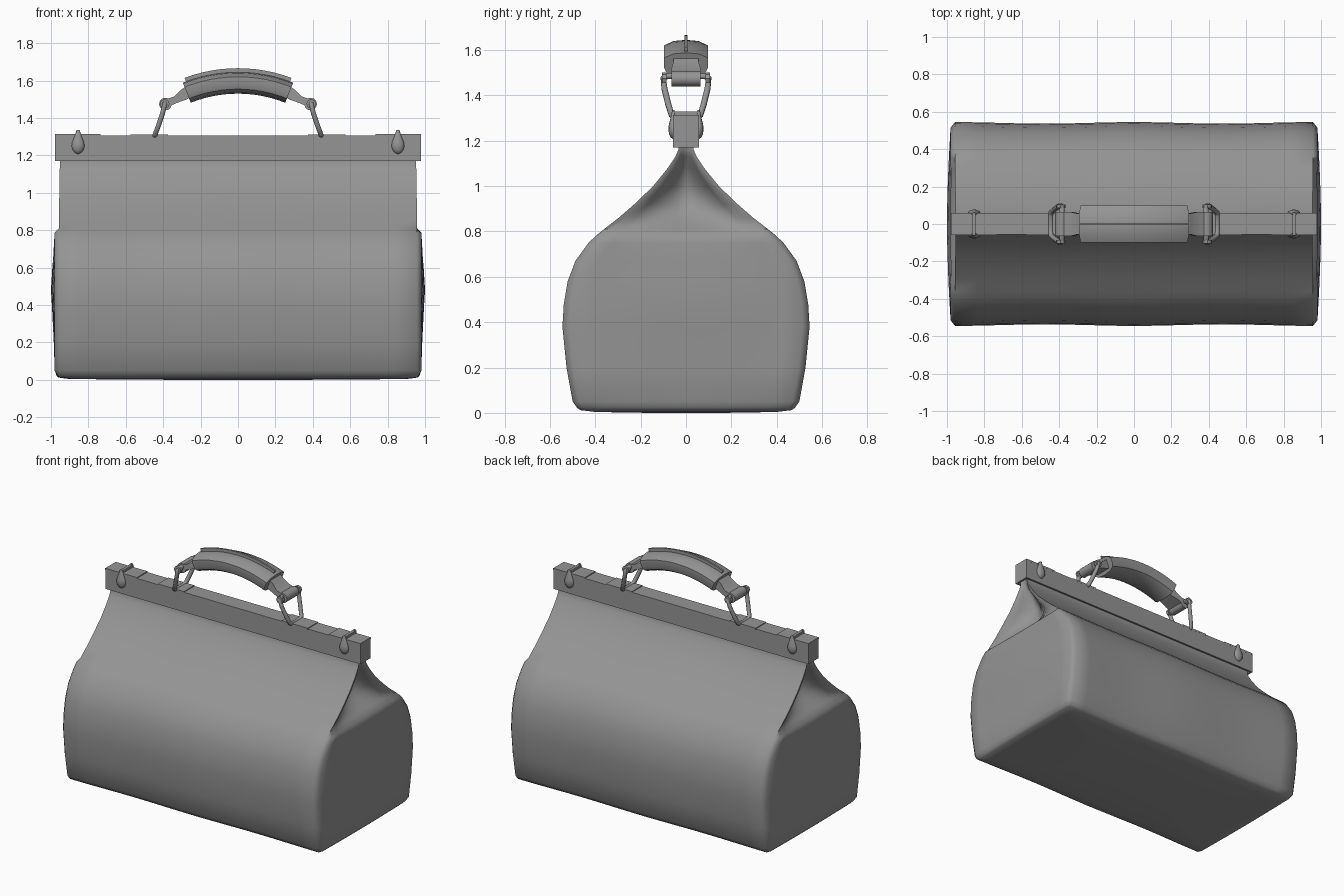
import bpy, bmesh
from math import sin, cos, pi, radians

if "Cube" in bpy.data.objects:
    bpy.data.objects.remove(bpy.data.objects["Cube"])

# dark grey leather and metal
grey = bpy.data.materials.new("dark_grey")
grey.diffuse_color = (0.3, 0.3, 0.3, 1)
grey.use_nodes = True
grey.node_tree.nodes["Principled BSDF"].inputs["Base Color"].default_value = grey.diffuse_color


def make(name, verts, faces, mirror="", angle=35):
    me = bpy.data.meshes.new(name)
    me.from_pydata(verts, [], faces)
    bm = bmesh.new()
    bm.from_mesh(me)
    bmesh.ops.recalc_face_normals(bm, faces=bm.faces)
    bm.to_mesh(me)
    bm.free()
    me.materials.append(grey)
    ob = bpy.data.objects.new(name, me)
    bpy.context.collection.objects.link(ob)
    bpy.ops.object.select_all(action='DESELECT')
    ob.select_set(True)
    bpy.context.view_layer.objects.active = ob
    bpy.ops.object.shade_smooth_by_angle(angle=radians(angle))
    add_mirror(ob, mirror)
    return ob


def add_mirror(ob, axes):
    if axes:
        m = ob.modifiers.new("Mirror", 'MIRROR')
        m.use_axis = ['X' in axes, 'Y' in axes, False]
        m.use_mirror_merge = False


def loft(name, rings, **kw):
    n = len(rings[0])
    faces = [(r * n + i, r * n + (i + 1) % n, (r + 1) * n + (i + 1) % n, (r + 1) * n + i)
             for r in range(len(rings) - 1) for i in range(n)]
    faces += [tuple(range(n)), tuple(range((len(rings) - 1) * n, len(rings) * n))]
    return make(name, [v for r in rings for v in r], faces, **kw)


def box(name, x0, x1, y0, y1, z0, z1, **kw):
    rings = [[(x0, y0, z), (x1, y0, z), (x1, y1, z), (x0, y1, z)] for z in (z0, z1)]
    return loft(name, rings, **kw)


def arc_sweep(name, half_angle, profile, steps=12):
    # sweep a (y, radial) section along the arched handle line
    R, zc = 0.74, 0.85
    rings = []
    for k in range(steps + 1):
        a = half_angle * (2 * k / steps - 1)
        rings.append([((R + h) * sin(a), y, zc + (R + h) * cos(a)) for y, h in profile])
    return loft(name, rings)


# bag body: horizontal rings (height, half depth, side panel end x, gusset centre x)
rows = [(0.004, 0.40, 0.88, 0.90), (0.012, 0.465, 0.945, 0.96), (0.022, 0.48, 0.955, 0.97),
        (0.05, 0.50, 0.957, 0.98), (0.2, 0.527, 0.957, 0.985), (0.38, 0.545, 0.957, 0.994),
        (0.48, 0.539, 0.957, 1.0), (0.58, 0.522, 0.957, 0.994), (0.67, 0.488, 0.957, 0.987),
        (0.75, 0.43, 0.957, 0.983), (0.785, 0.393, 0.957, 0.975), (0.81, 0.362, 0.957, 0.94),
        (0.86, 0.297, 0.957, 0.88), (0.92, 0.228, 0.957, 0.83), (1.0, 0.145, 0.955, 0.83),
        (1.08, 0.08, 0.954, 0.87), (1.13, 0.047, 0.953, 0.92), (1.16, 0.034, 0.953, 0.94),
        (1.2, 0.034, 0.953, 0.945)]
rings = []
NX, NY = 16, 12
for z, w, xe, xc in rows:
    inner = w - min(0.03, w * 0.3)
    edge = xe + 0.024 if 0.03 < z < 0.79 else (xe + 0.01 if z < 0.03 else xe - 0.005)
    half = []
    for i in range(NX + 1):
        x = xe * (2 * i / NX - 1)
        half.append((x, -w * (1 - 0.008 * (1 - cos(2 * pi * x / xe))), z))
    for j in range(NY + 1):
        t = 2 * j / NY - 1
        half.append((xc + (edge - xc) * abs(t) ** 1.7, inner * t, z))
    rings.append(half + [(-x, -y, z) for x, y, z in half])
rings.insert(0, [(x * 0.4, y * 0.4, 0.0) for x, y, z in rings[0]])
loft("bag_body", rings, angle=60)

# clasp frame along the mouth, with a recessed underside
outline = [[(0.978, 0.057), (0.978, 0.057), (0.965, 0.044), (0.965, 0.044)], [1.307, 1.17, 1.17, 1.19]]
loft("frame_bar", [[(-x, -y, z), (x, -y, z), (x, y, z), (-x, y, z)]
                   for (x, y), z in zip(*outline)], angle=20)
box("end_plate", 0.735, 0.978, -0.0575, 0.0575, 1.3, 1.313, mirror="X", angle=20)
box("hinge_plate", 0.375, 0.575, -0.0575, 0.0575, 1.3, 1.312, mirror="X", angle=20)

# teardrop clasps joined by a strap over the bar
drop = [(1.208, 0.004), (1.215, 0.018), (1.23, 0.03), (1.25, 0.035), (1.27, 0.032),
        (1.295, 0.022), (1.32, 0.013), (1.335, 0.008)]
loft("clasp_drop", [[(0.855 + r * cos(k * pi / 6), -0.056 + 0.62 * r * sin(k * pi / 6), z)
                     for k in range(12)] for z, r in drop], mirror="XY", angle=50)
box("clasp_strap", 0.845, 0.865, -0.06, 0.06, 1.305, 1.33, mirror="X", angle=20)

# padded grip with a raised seam
arc_sweep("grip", radians(21.8), [(-0.098, -0.012), (-0.088, -0.036), (-0.062, -0.052), (0, -0.06),
                                  (0.062, -0.052), (0.088, -0.036), (0.098, -0.012), (0.098, 0.03),
                                  (0.055, 0.05), (0, 0.055), (-0.055, 0.05), (-0.098, 0.03)])
arc_sweep("grip_seam", radians(20.5), [(-0.006, 0.0), (0.006, 0.0), (0.006, 0.076), (-0.006, 0.076)])

# strap ends looping round the ring pins
path = [(0.24, 1.555, 0.03), (0.29, 1.525, 0.028), (0.335, 1.497, 0.017), (0.39, 1.476, 0.02)]
loft("handle_strap", [[(x - h * 0.4, -w, z - h), (x + h * 0.4, -w, z + h),
                       (x + h * 0.4, w, z + h), (x - h * 0.4, w, z - h)]
                      for (x, z, h), w in zip(path, (0.055, 0.055, 0.065, 0.065))], mirror="X")
loft("strap_loop", [[(0.388 + 0.034 * cos(k * pi / 6), y, 1.474 + 0.034 * sin(k * pi / 6))
                     for k in range(12)] for y in (-0.065, 0.065)], mirror="X")

# tapered metal rings between handle and frame
side = [(0.385, 0.085, 1.485), (0.392, 0.1, 1.475), (0.402, 0.095, 1.43),
        (0.425, 0.078, 1.36), (0.442, 0.064, 1.315), (0.446, 0.045, 1.303)]
pts = side + [(x, -y, z) for x, y, z in reversed(side)]
cu = bpy.data.curves.new("handle_ring", 'CURVE')
cu.dimensions = '3D'
cu.bevel_depth, cu.bevel_resolution = 0.014, 2
sp = cu.splines.new('POLY')
sp.points.add(len(pts) - 1)
for p, co in zip(sp.points, pts):
    p.co = (*co, 1)
sp.use_cyclic_u = True
cu.materials.append(grey)
ring = bpy.data.objects.new("handle_ring", cu)
bpy.context.collection.objects.link(ring)
add_mirror(ring, "X")
loft("ring_eye", [[(0.392 + 0.026 * cos(k * pi / 4), y, 1.475 + 0.026 * sin(k * pi / 4))
                   for k in range(8)] for y in (0.085, 0.105)], mirror="XY")
